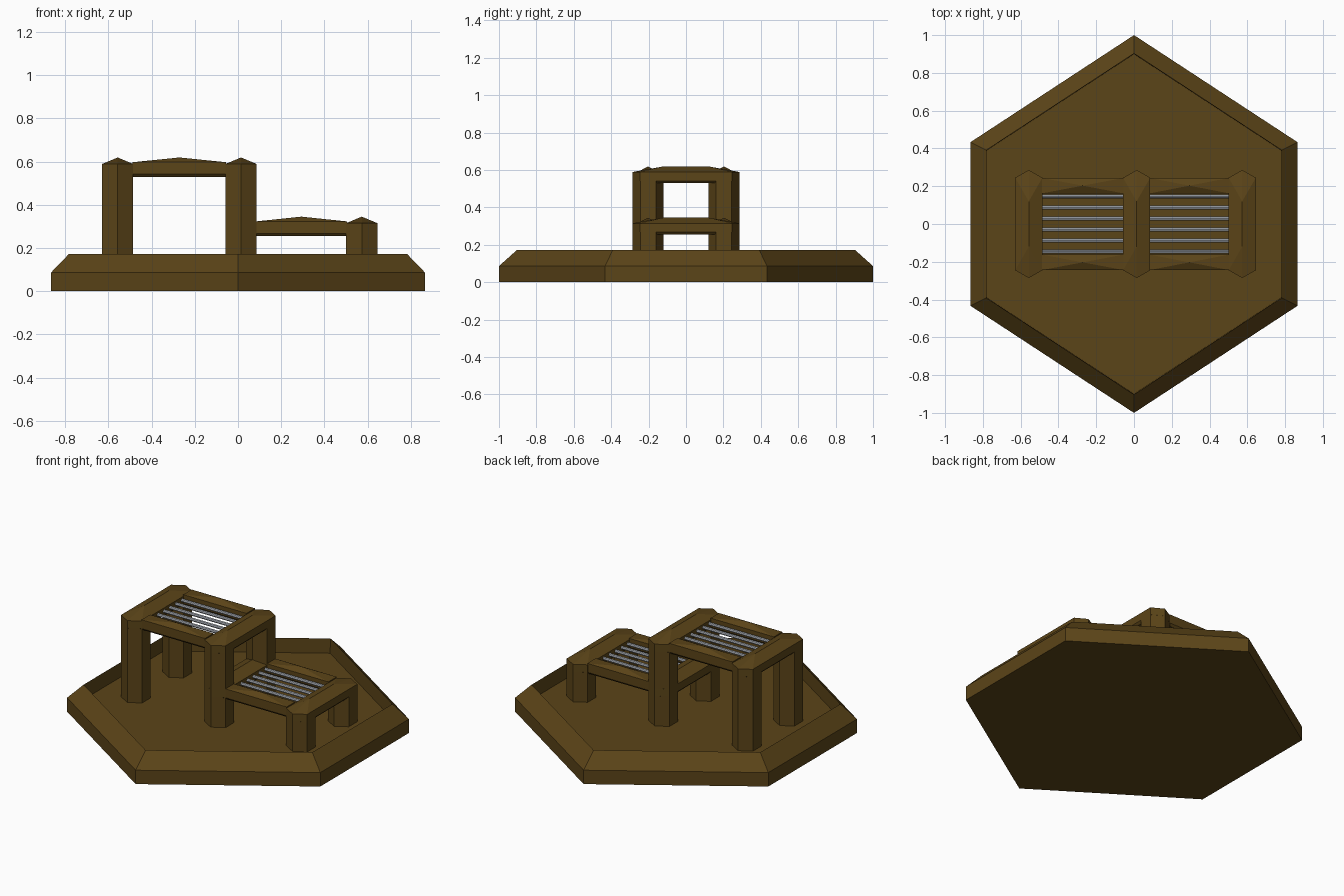
import bpy, bmesh, math

if "Cube" in bpy.data.objects:
    bpy.data.objects.remove(bpy.data.objects["Cube"])

def material(name, color):
    m = bpy.data.materials.new(name)
    m.diffuse_color = color
    m.use_nodes = True
    m.node_tree.nodes["Principled BSDF"].inputs["Base Color"].default_value = m.diffuse_color
    return m

WOOD = material("brown", (0.105, 0.058, 0.009, 1))
STEEL = material("steel", (0.45, 0.48, 0.53, 1))

def finish(bm, name, mat):
    bmesh.ops.recalc_face_normals(bm, faces=bm.faces)
    me = bpy.data.meshes.new(name)
    bm.to_mesh(me)
    bm.free()
    me.materials.append(mat)
    ob = bpy.data.objects.new(name, me)
    bpy.context.collection.objects.link(ob)
    return ob

def loft(rings):
    """Stack closed rings of points; returns the bmesh and its last ring (left open)."""
    bm = bmesh.new()
    loops = [[bm.verts.new(p) for p in r] for r in rings]
    bm.faces.new(loops[0][::-1])
    for a, b in zip(loops, loops[1:]):
        for i in range(len(a)):
            j = (i + 1) % len(a)
            bm.faces.new((a[i], a[j], b[j], b[i]))
    return bm, loops[-1]

def hexagon(cx, cy, hx, hy, shoulder, z):
    return [(cx, cy - hy, z), (cx + hx, cy - shoulder, z), (cx + hx, cy + shoulder, z),
            (cx, cy + hy, z), (cx - hx, cy + shoulder, z), (cx - hx, cy - shoulder, z)]

FLOOR = 0.083
R = 0.083                      # post radius
HX = R * math.cos(math.pi / 6)
POST_Y = 0.203
LEFT, MID, RIGHT = -0.557, 0.014, 0.573
TALL, LOW = 0.619, 0.345       # ridge heights of the two tiers

# Hexagonal tray with sloped rim and sunken floor
bm, last = loft([hexagon(0, 0, .866, 1, .433, 0), hexagon(0, 0, .866, 1, .433, .086),
                 hexagon(0, 0, .782, .903, .391, .173), hexagon(0, 0, .78, .90, .39, FLOOR)])
bm.faces.new(last)
finish(bm, "base_tray", WOOD)

# Hexagonal posts
def posts(x, top, label):
    for side, s in (("front", -1), ("back", 1)):
        bm, last = loft([hexagon(x, s * POST_Y, HX, R, R / 2, z) for z in (FLOOR - .005, top - .06)])
        bm.faces.new(last)
        finish(bm, f"{label}_{side}_post", WOOD)

# Cross beam capping a pair of posts, with a hipped top
def cross_beam(x, top, label):
    def ring(z, inset=0):
        return hexagon(x, 0, HX - inset, .286 - inset, .245 - inset, z)
    bm, v = loft([ring(top - .09, .012), ring(top - .077), ring(top - .03)])
    a = bm.verts.new((x, -.12, top))
    b = bm.verts.new((x, .12, top))
    for f in ((v[0], v[1], a), (v[1], v[2], b, a), (v[2], v[3], b),
              (v[3], v[4], b), (v[4], v[5], a, b), (v[5], v[0], a)):
        bm.faces.new(f)
    finish(bm, f"{label}_cross_beam", WOOD)

# Long side rail with a shallow pyramid top
def side_rails(x0, x1, top, label):
    for side, s in (("front", -1), ("back", 1)):
        def ring(z, inset=0):
            y, h = s * POST_Y, .041 - inset
            return [(x0, y - h, z), (x1, y - h, z), (x1, y + h, z), (x0, y + h, z)]
        bm, v = loft([ring(top - .09, .012), ring(top - .077), ring(top - .022)])
        apex = bm.verts.new(((x0 + x1) / 2, s * POST_Y, top))
        for i in range(4):
            bm.faces.new((v[i], v[(i + 1) % 4], apex))
        finish(bm, f"{label}_{side}_rail", WOOD)

# Metal bars between the rails
def bars(x0, x1, top, label):
    n = 8
    for k in range(6):
        y = (k - 2.5) * .0585
        rings = [[(x, y + .010 * math.cos(2 * math.pi * i / n),
                   top - .05 + .010 * math.sin(2 * math.pi * i / n)) for i in range(n)]
                 for x in (x0, x1)]
        bm, last = loft(rings)
        bm.faces.new(last)
        finish(bm, f"{label}_bar_{k + 1}", STEEL)

for x, top, label in ((LEFT, TALL, "left"), (MID, TALL, "middle"), (RIGHT, LOW, "right")):
    posts(x, top, label)
    cross_beam(x, top, label)
cross_beam(MID, LOW, "middle_lower")

for xa, xb, top, label in ((LEFT, MID, TALL, "tall"), (MID, RIGHT, LOW, "low")):
    x0, x1 = xa + HX - .003, xb - HX + .003
    side_rails(x0, x1, top, label)
    bars(x0 - .01, x1 + .01, top, label)
